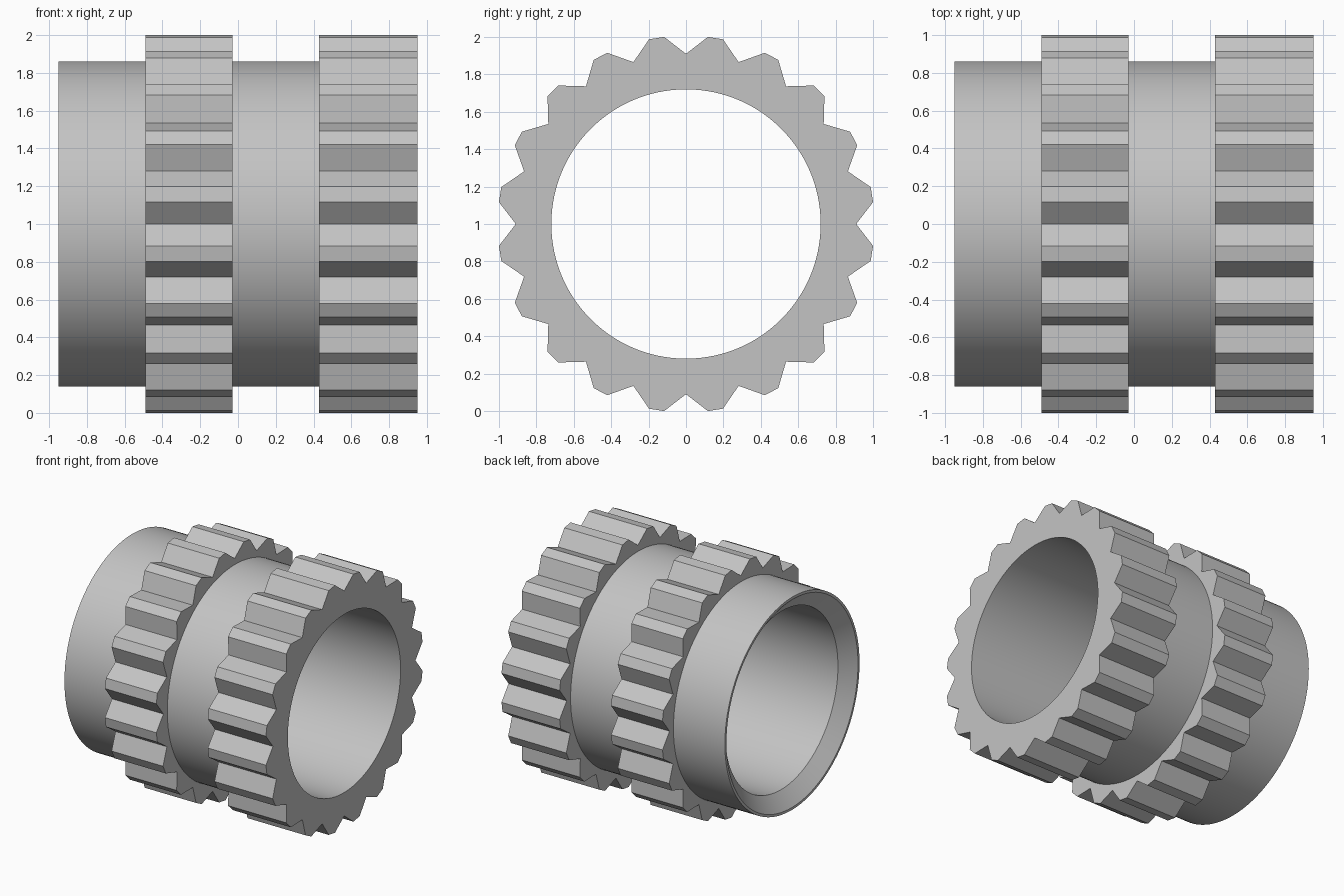
import bpy
import bmesh
from math import sin, cos, radians

TEETH = 20
ARC = 6                      # circle segments per tooth
SEGMENTS = TEETH * ARC
PITCH = 360 / TEETH
BORE, BODY = 0.72, 0.86      # inner and outer radius of the sleeve
ROOT, TIP = 0.91, 1.007      # tooth valley and tip radius

default = bpy.data.objects.get("Cube")
if default:
    bpy.data.objects.remove(default)

steel = bpy.data.materials.new("light grey metal")
steel.use_nodes = True
grey = (0.55, 0.55, 0.55, 1)
steel.diffuse_color = grey
steel.node_tree.nodes["Principled BSDF"].inputs["Base Color"].default_value = grey


def polar(x, radius, degrees):
    """Point around the x axis, measured from straight up."""
    a = radians(degrees)
    return (x, radius * sin(a), 1 + radius * cos(a))


def finish(bm, name):
    bmesh.ops.remove_doubles(bm, verts=bm.verts, dist=0.0001)
    bmesh.ops.recalc_face_normals(bm, faces=bm.faces)
    mesh = bpy.data.meshes.new(name)
    bm.to_mesh(mesh)
    bm.free()
    mesh.materials.append(steel)
    mesh.shade_smooth()
    mesh.set_sharp_from_angle(angle=radians(20))
    obj = bpy.data.objects.new(name, mesh)
    bpy.context.collection.objects.link(obj)


def lathe(name, profile):
    """Turn a closed (x, radius) profile around the x axis."""
    bm = bmesh.new()
    rings = [[bm.verts.new(polar(x, r, 360 * i / SEGMENTS)) for i in range(SEGMENTS)]
             for x, r in profile]
    for k, ring in enumerate(rings):
        after = rings[(k + 1) % len(rings)]
        for i in range(SEGMENTS):
            j = (i + 1) % SEGMENTS
            bm.faces.new((ring[i], ring[j], after[j], after[i]))
    finish(bm, name)


def gear(name, x0, x1, inner):
    """Toothed ring: one flat sector per tooth, extruded along x."""
    bm = bmesh.new()
    for t in range(TEETH):
        start = t * PITCH
        mid = start + PITCH / 2
        outline = [(ROOT, start), (TIP, mid - 2.32), (TIP, mid + 2.32), (ROOT, start + PITCH)]
        outline += [(inner, start + PITCH * i / ARC) for i in range(ARC, -1, -1)]
        ends = [[bm.verts.new(polar(x, r, a)) for r, a in outline] for x in (x0, x1)]
        for end in ends:
            bm.faces.new(end)
        # walls, skipping the two joints between neighbouring sectors
        for i in range(len(outline) - 1):
            if i != 3:
                bm.faces.new((ends[0][i], ends[0][i + 1], ends[1][i + 1], ends[1][i]))
    finish(bm, name)


# Plain sleeve with a chamfered mouth at one end
lathe("sleeve", [(-0.95, BODY), (0.43, BODY), (0.43, BORE), (-0.855, BORE), (-0.95, 0.84)])

# Two toothed rings
gear("middle_gear", -0.49, -0.03, BODY)
gear("end_gear", 0.43, 0.95, BORE)
